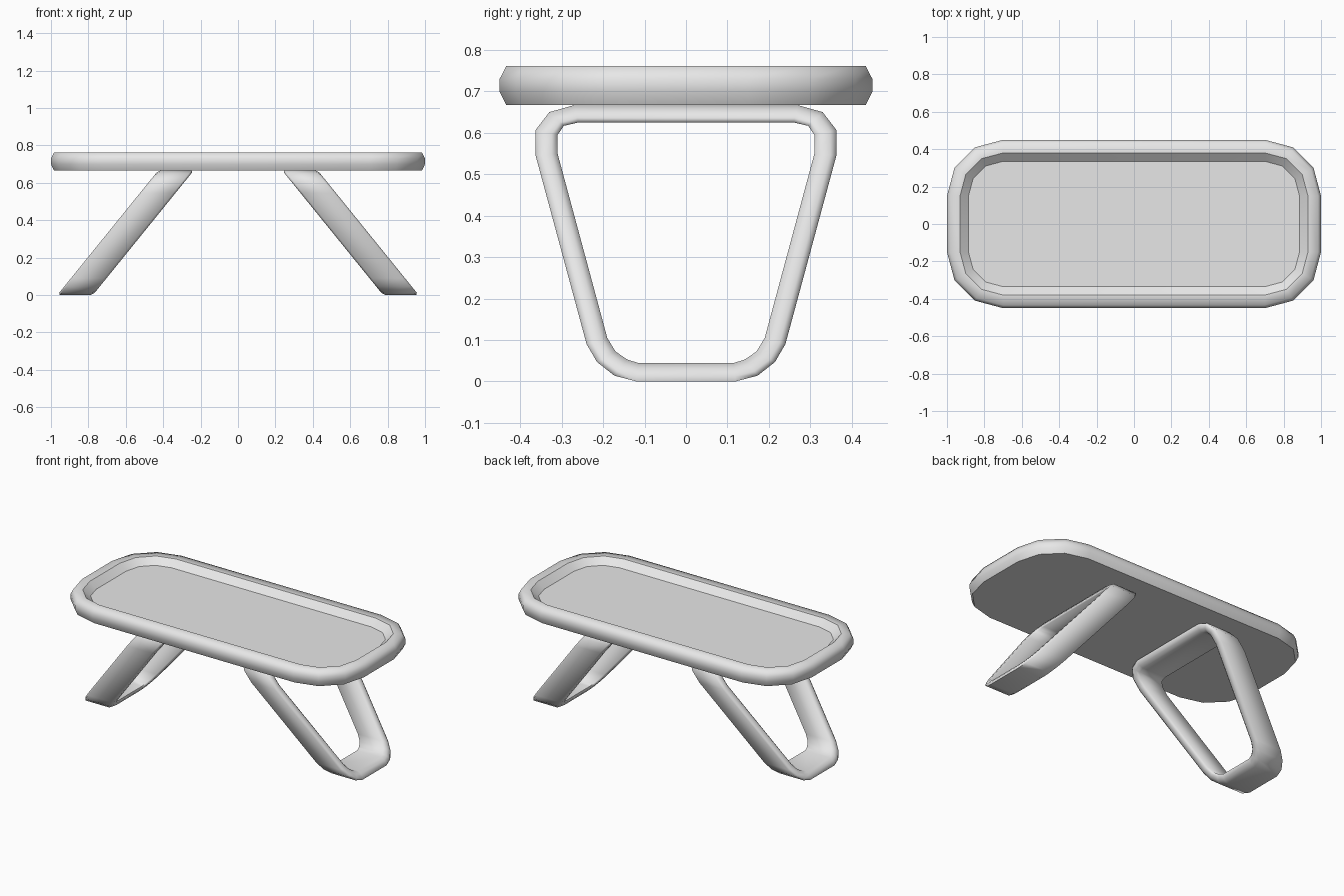
import bpy, bmesh, math
from mathutils import Vector

cube = bpy.data.objects.get("Cube")
if cube:
    bpy.data.objects.remove(cube, do_unlink=True)

grey = bpy.data.materials.new("plain_grey")
grey.use_nodes = True
grey.diffuse_color = (0.8, 0.8, 0.8, 1)
grey.node_tree.nodes["Principled BSDF"].inputs["Base Color"].default_value = (0.8, 0.8, 0.8, 1)


def loft(name, rings, closed=False, angle=75, crease=()):
    """Join rings of points; cap the ends, or close the loft on itself."""
    bm = bmesh.new()
    vs = [[bm.verts.new(p) for p in ring] for ring in rings]
    n = len(vs[0])
    for i in range(len(vs) if closed else len(vs) - 1):
        a, b = vs[i], vs[(i + 1) % len(vs)]
        for j in range(n):
            k = (j + 1) % n
            bm.faces.new((a[j], a[k], b[k], b[j]))
    if not closed:
        bm.faces.new(vs[0][::-1])
        bm.faces.new(vs[-1])
    bmesh.ops.recalc_face_normals(bm, faces=bm.faces)
    mesh = bpy.data.meshes.new(name)
    bm.to_mesh(mesh)
    bm.free()
    mesh.materials.append(grey)
    obj = bpy.data.objects.new(name, mesh)
    bpy.context.collection.objects.link(obj)
    bpy.ops.object.select_all(action='DESELECT')
    obj.select_set(True)
    bpy.context.view_layer.objects.active = obj
    bpy.ops.object.shade_smooth_by_angle(angle=math.radians(angle))
    # Keep the chosen rings crisp
    for e in mesh.edges:
        a, b = (v // n for v in e.vertices)
        if a == b and a in crease:
            e.use_edge_sharp = True
    return obj


def rounded_outline(inset, z, radius=0.3, steps=3):
    """Rounded rectangle with a few straight segments at each corner."""
    points = []
    for q, (sx, sy) in enumerate([(1, 1), (-1, 1), (-1, -1), (1, -1)]):
        for s in range(steps + 1):
            a = math.radians(90) * (q + s / steps)
            r = radius - inset
            points.append((sx * 0.7 + r * math.cos(a), sy * 0.15 + r * math.sin(a), z))
    return points


# Table top: chamfered rim around a shallow tray
rim = [(0.016, 0.667), (0, 0.7), (0, 0.73), (0.016, 0.761), (0.07, 0.761), (0.115, 0.723)]
loft("table_top", [rounded_outline(i, z) for i, z in rim], crease=(0, 4, 5))

# Leg loop: half outlines in y and z, from the top to the foot
outer = [(0.27, 0.667), (0.33, 0.65), (0.363, 0.607), (0.363, 0.545),
         (0.24, 0.09), (0.215, 0.047), (0.173, 0.014), (0.12, 0)]
inner = [(0.26, 0.625), (0.295, 0.617), (0.31, 0.595), (0.31, 0.55),
         (0.19, 0.105), (0.17, 0.072), (0.142, 0.053), (0.114, 0.044)]


def full_loop(half):
    return [Vector(p) for p in half] + [Vector((-y, z)) for y, z in reversed(half)]


# Strap cross-section: sideways offset, and share of the way from outer to inner
W, B, T = 0.095, 0.013, 0.28
section = [(B - W, 0), (W - B, 0), (W, T), (W, 1 - T),
           (W - B, 1), (B - W, 1), (-W, 1 - T), (-W, T)]

for side, label in ((1, "left_leg"), (-1, "right_leg")):
    rings = []
    for o, i in zip(full_loop(outer), full_loop(inner)):
        ring = []
        for u, t in section:
            y, z = o.lerp(i, t)
            ring.append((side * (0.871 - 0.81 * z + u), y, z))  # leg splays outward
        rings.append(ring)
    loft(label, rings, closed=True)
